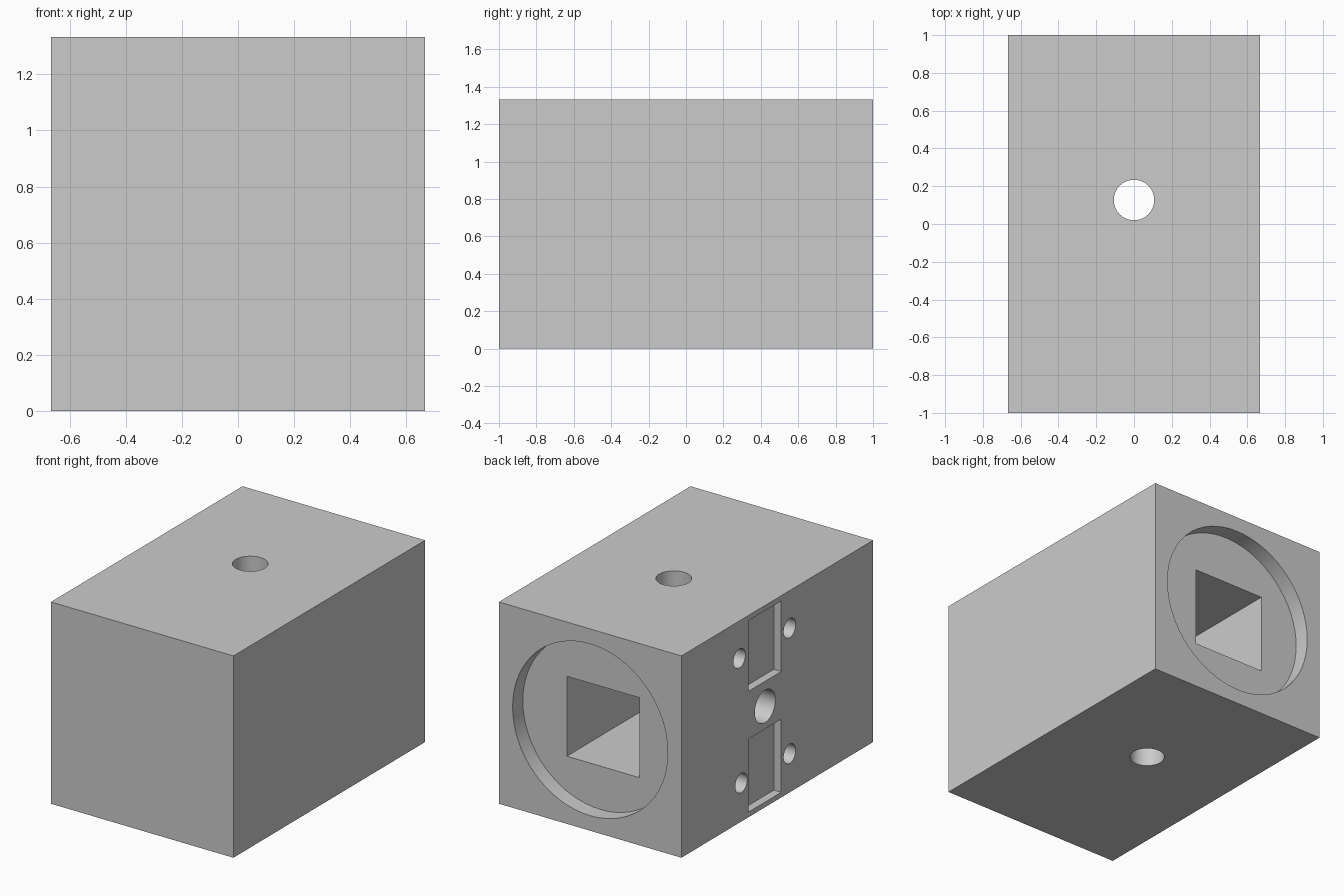
import bpy
from math import pi

cube = bpy.data.objects.get("Cube")
if cube:
    bpy.data.objects.remove(cube, do_unlink=True)

W, L, H = 1.333, 2.0, 1.333
MID = H / 2
HOLE_Y = 0.127

grey = bpy.data.materials.new("light grey")
grey.use_nodes = True
grey.diffuse_color = (0.6, 0.6, 0.6, 1)
grey.node_tree.nodes["Principled BSDF"].inputs["Base Color"].default_value = (0.6, 0.6, 0.6, 1)


def box(name, lo, hi):
    """Axis-aligned box between two corners."""
    bpy.ops.mesh.primitive_cube_add(size=1, location=[(a + b) / 2 for a, b in zip(lo, hi)])
    ob = bpy.context.object
    ob.name = name
    ob.scale = [b - a for a, b in zip(lo, hi)]
    bpy.ops.object.transform_apply(location=False, rotation=False, scale=True)
    return ob


def rod(name, centre, radius, length, axis):
    """Cylinder along the x, y or z axis."""
    rotation = {"x": (0, pi / 2, 0), "y": (pi / 2, 0, 0), "z": (0, 0, 0)}[axis]
    bpy.ops.mesh.primitive_cylinder_add(vertices=64, radius=radius, depth=length,
                                        location=centre, rotation=rotation)
    bpy.context.object.name = name
    return bpy.context.object


# Solid block
block = box("housing_block", (-W / 2, -L / 2, 0), (W / 2, L / 2, H))
block.data.materials.append(grey)

# Round recess and square cavity in the back
cutters = [
    rod("round_recess", (0, 1.0, MID), 0.567, 0.214, "y"),
    box("square_cavity", (-0.285, -0.6, 0.386), (0.245, 0.95, 0.914)),
]

# Vertical through hole, and side hole into the cavity
cutters.append(rod("vertical_hole", (0, HOLE_Y, MID), 0.107, 2, "z"))
cutters.append(rod("side_hole", (-0.5, HOLE_Y, MID), 0.107, 0.8, "x"))

# Shallow pockets and screw holes on the right side
for name, low, high in (("lower", 0.034, 0.517), ("upper", 0.832, 1.298)):
    cutters.append(box(name + "_pocket", (-0.8, -0.042, low), (-W / 2 + 0.054, 0.302, high)))
for name, y, z in (("upper_back", 0.395, 1.085), ("upper_front", -0.13, 1.085),
                   ("lower_back", 0.375, 0.255), ("lower_front", -0.13, 0.255)):
    cutters.append(rod(name + "_screw_hole", (-W / 2, y, z), 0.063, 0.54, "x"))

# Cut every opening, then discard the cutter
for cutter in cutters:
    cutter.hide_render = True
    bpy.context.view_layer.objects.active = block
    cut = block.modifiers.new(cutter.name, "BOOLEAN")
    cut.operation = "DIFFERENCE"
    cut.solver = "EXACT"
    cut.object = cutter
    bpy.ops.object.modifier_apply(modifier=cut.name)
    bpy.data.objects.remove(cutter, do_unlink=True)

# Smooth hole walls with sharp rims
bpy.ops.object.select_all(action="DESELECT")
block.select_set(True)
bpy.context.view_layer.objects.active = block
bpy.ops.object.shade_smooth_by_angle(angle=pi / 6)
